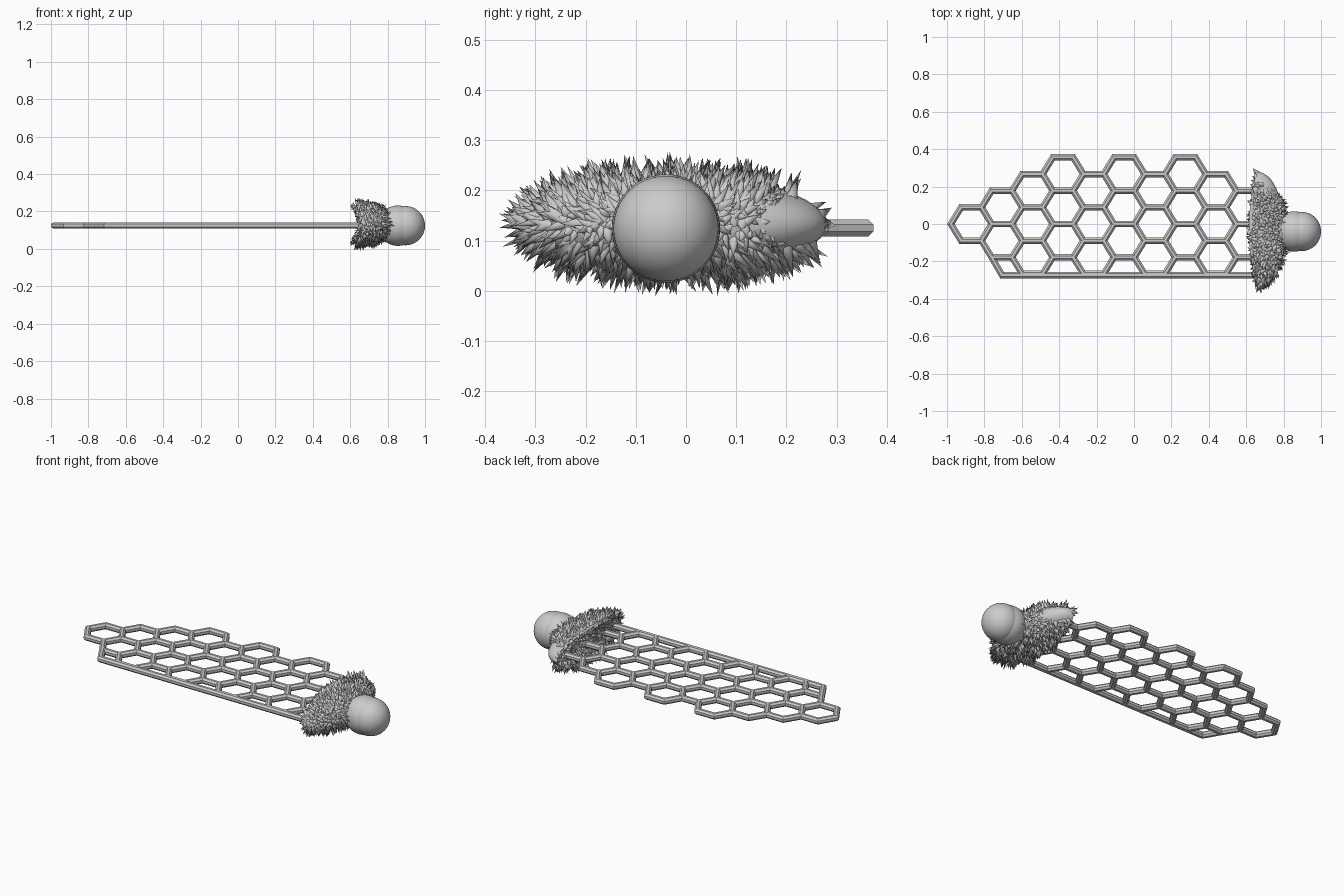
import bpy, bmesh, math, random
from mathutils import Vector

if "Cube" in bpy.data.objects:
    bpy.data.objects.remove(bpy.data.objects["Cube"])

random.seed(4)
Z = 0.125                      # height of the middle plane
HX, HY = 0.109, 0.089          # honeycomb cell half width, half height
TUBE = 0.0185


def finish(name, bm, smooth=None):
    bmesh.ops.recalc_face_normals(bm, faces=bm.faces)
    me = bpy.data.meshes.new(name)
    bm.to_mesh(me)
    bm.free()
    ob = bpy.data.objects.new(name, me)
    bpy.context.collection.objects.link(ob)
    if smooth:
        bpy.context.view_layer.objects.active = ob
        ob.select_set(True)
        bpy.ops.object.shade_smooth_by_angle(angle=math.radians(smooth))
        ob.select_set(False)
    return ob


def sweep(bm, pts, closed):
    """Octagonal tube along a flat path, with mitred corners."""
    pts = [Vector(p) for p in pts]
    n = len(pts)
    rings = []
    for i, p in enumerate(pts):
        a = (p - pts[i - 1]).normalized() if closed or i > 0 else None
        b = (pts[(i + 1) % n] - p).normalized() if closed or i < n - 1 else None
        a, b = a or b, b or a
        t = (a + b).normalized()
        side = Vector((-t.y, t.x)) / t.dot(a)
        ring = []
        for k in range(8):
            ang = math.pi / 8 + k * math.pi / 4
            q = p + side * TUBE * math.cos(ang)
            ring.append(bm.verts.new((q.x, q.y, Z + TUBE * math.sin(ang))))
        rings.append(ring)
    for i in range(n if closed else n - 1):
        r, s = rings[i], rings[(i + 1) % n]
        for k in range(8):
            bm.faces.new((r[k], r[(k + 1) % 8], s[(k + 1) % 8], s[k]))
    if not closed:
        bm.faces.new(rings[0])
        bm.faces.new(rings[-1])


# Honeycomb net: per column, lowest and highest cell centre in half heights
columns = [(0, 0), (-1, 1), (-2, 2), (-1, 3), (-2, 2),
           (-1, 3), (-2, 2), (-1, 3), (-2, 2), (-1, 1)]
bm = bmesh.new()
for i, (lo, hi) in enumerate(columns):
    cx = -0.87 + 1.5 * HX * i
    for row in range(lo, hi + 1, 2):
        cy = row * HY
        sweep(bm, [(cx + HX * u, cy + HY * v) for u, v in
                   ((1, 0), (.5, 1), (-.5, 1), (-1, 0), (-.5, -1), (.5, -1))], True)
finish("honeycomb_net", bm)

# Straight border bar along the lower side
bm = bmesh.new()
sweep(bm, [(-0.761, -2 * HY), (-0.706, -0.273), (0.66, -0.273)], False)
finish("border_bar", bm)

# Bushy cap: domed front, saddle-shaped hollow back
AY, AZ, CY, CZ = 0.305, 0.098, -0.025, 0.132


def cap_point(r, a, front):
    y, z = r * math.cos(a), r * math.sin(a)
    back = 0.655 - 0.04 * z * z + 0.01 * (1 - r)
    x = back
    if front:
        x += (0.795 - back) * max(0.0, 1 - r ** 2.4) ** 0.5
    return Vector((x, CY + AY * y, CZ + AZ * z))


bm = bmesh.new()
SEG = 48
stations = [(math.sin(k * math.pi / 24), True) for k in range(1, 13)]
stations += [(r, False) for r in (0.8, 0.6, 0.4, 0.2)]
rings = [[bm.verts.new(cap_point(r, 2 * math.pi * j / SEG, f)) for j in range(SEG)]
         for r, f in stations]
for r, s in zip(rings, rings[1:]):
    for j in range(SEG):
        bm.faces.new((r[j], r[(j + 1) % SEG], s[(j + 1) % SEG], s[j]))
bm.faces.new(rings[0])
bm.faces.new(rings[-1])
finish("cap_body", bm, 50)

# Spikes over the cap
def spike(bm, base, direction, length, radius):
    d = direction.normalized()
    u = d.orthogonal().normalized()
    v = d.cross(u)
    ring = [bm.verts.new(base - d * 0.008 + radius * (u * math.cos(k * math.pi / 4)
                         + v * math.sin(k * math.pi / 4))) for k in range(8)]
    tip = bm.verts.new(base + d * length)
    for k in range(8):
        bm.faces.new((ring[k], ring[(k + 1) % 8], tip))


def scatter(bm, count, front):
    e = 1e-3
    for _ in range(count):
        # front stations follow the dome so the rim is densely covered
        r = math.sin(math.acos(random.random())) if front else math.sqrt(random.random())
        r = min(max(r, 0.02), 0.992)
        a = random.uniform(0, 2 * math.pi)
        # even out the angle along the long oval
        a = math.atan2(math.sin(a), math.cos(a))
        if random.random() > math.hypot(AY * math.sin(a), 1.6 * AZ * math.cos(a)) / AY:
            if not (front and random.random() < 0.55):
                continue
        p = cap_point(r, a, front)
        n = (cap_point(r + e, a, front) - p).cross(cap_point(r, a + e, front) - p).normalized()
        if (n.x < 0) == front:
            n = -n
        jitter = Vector([random.uniform(-.45, .45) for _ in range(3)])
        length, radius = random.uniform(0.028, 0.052), random.uniform(0.009, 0.014)
        if front:
            # bare patch on one side, with small bumps near it
            d = math.hypot((p.y - 0.225) / 0.065, (p.z - 0.14) / 0.05)
            if d < 1:
                continue
            if d < 1.5 and p.y < 0.2:
                length, radius = 0.012, 0.008
            out = Vector((0, (p.y - CY) * 1.5, (p.z - CZ) * 4))
            n = n * 0.8 + out + Vector((-0.35 * r, 0, 0))
        else:
            length *= 0.6
            n = n * 0.5 + Vector((0, (p.y - CY) * 2, (p.z - CZ) * 6))
        spike(bm, p, n + jitter, length, radius)


bm = bmesh.new()
scatter(bm, 1250, True)
scatter(bm, 420, False)
finish("cap_spikes", bm, 50)

# Round knob made of two overlapping balls
for name, x, r in (("knob_front_ball", 0.895, 0.105), ("knob_rear_ball", 0.855, 0.108)):
    if name == "knob_front_ball":
        r = 0.105
    bm = bmesh.new()
    bmesh.ops.create_uvsphere(bm, u_segments=48, v_segments=24, radius=r)
    ob = finish(name, bm, 60)
    ob.location = (x, -0.04, 0.124)
